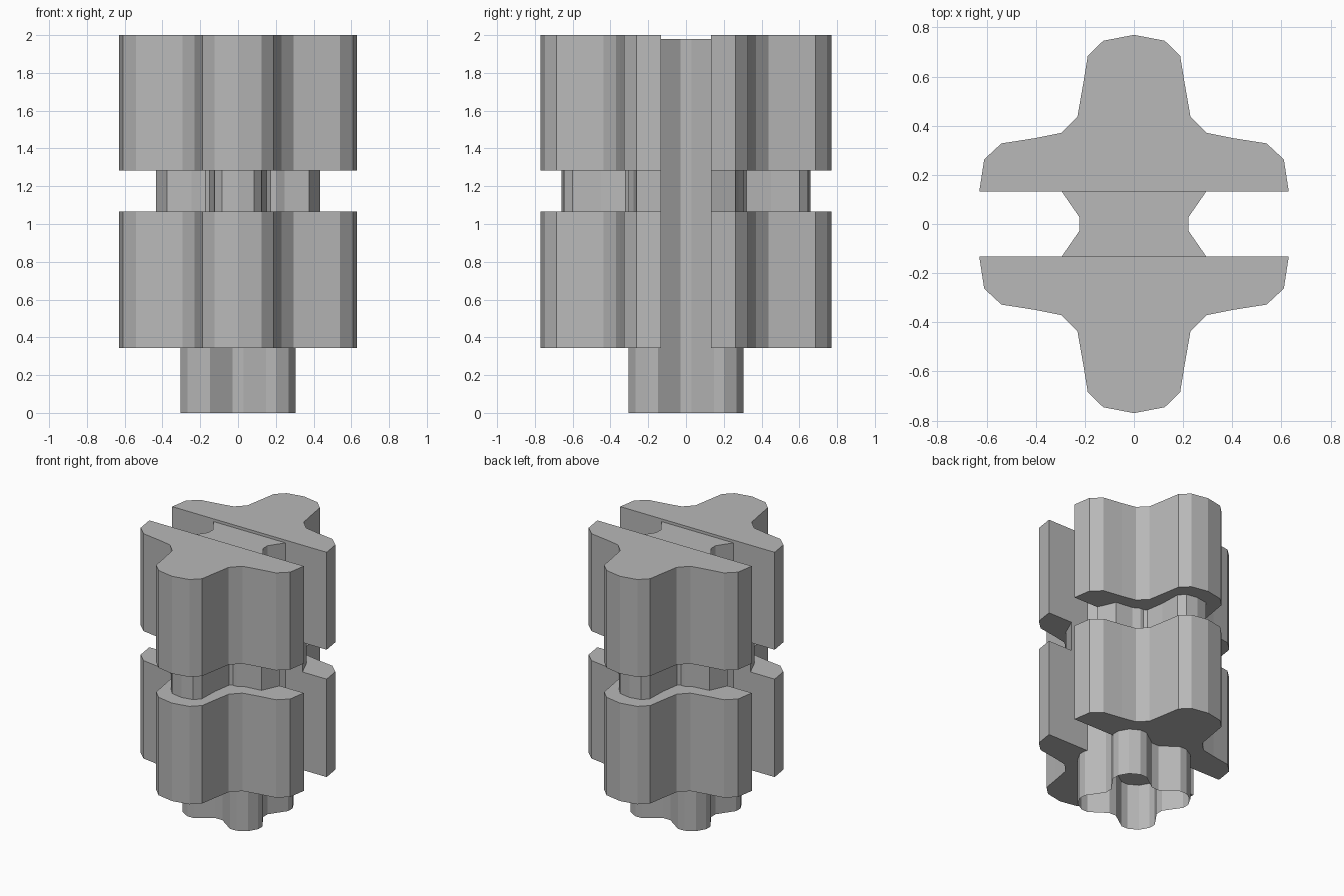
import bpy
import bmesh

if "Cube" in bpy.data.objects:
    bpy.data.objects.remove(bpy.data.objects["Cube"])

# dark grey finish shared by every part
grey = bpy.data.materials.new("dark_grey")
grey.diffuse_color = (0.48, 0.48, 0.48, 1)
grey.use_nodes = True
grey.node_tree.nodes["Principled BSDF"].inputs["Base Color"].default_value = grey.diffuse_color


def extrude_profile(name, points, z0, z1, open_bottom=False):
    """Extrude a closed 2D outline (counter-clockwise) from z0 to z1."""
    bm = bmesh.new()
    low = [bm.verts.new((x, y, z0)) for x, y in points]
    high = [bm.verts.new((x, y, z1)) for x, y in points]
    n = len(points)
    for i in range(n):
        j = (i + 1) % n
        bm.faces.new((low[i], low[j], high[j], high[i]))
    bm.faces.new(high)
    if not open_bottom:
        bm.faces.new(low[::-1])
    mesh = bpy.data.meshes.new(name)
    bm.to_mesh(mesh)
    bm.free()
    mesh.materials.append(grey)
    obj = bpy.data.objects.new(name, mesh)
    bpy.context.collection.objects.link(obj)
    return obj


def half_outline(quarter):
    """Mirror a right-hand quarter outline (ending on x = 0) across x."""
    return quarter + [(-x, y) for x, y in reversed(quarter[:-1])]


# outlines of one half of the wide blocks and of the narrow neck
block = half_outline([(0.63, 0.133), (0.61, 0.263), (0.54, 0.328), (0.40, 0.35),
                      (0.295, 0.371), (0.23, 0.437), (0.205, 0.58),
                      (0.188, 0.685), (0.125, 0.746), (0, 0.77)])
neck = half_outline([(0.433, 0.133), (0.375, 0.262), (0.20, 0.285),
                     (0.15, 0.32), (0.13, 0.45), (0.125, 0.60),
                     (0.085, 0.645), (0, 0.66)])

# front and back halves, separated by the slot
for side, s in (("back", 1), ("front", -1)):
    for part, outline, z0, z1 in (("lower_block", block, 0.343, 1.065),
                                  ("neck", neck, 1.065, 1.282),
                                  ("upper_block", block, 1.282, 2.0)):
        pts = [(s * x, s * y) for x, y in outline]
        extrude_profile(f"{side}_{part}", pts, z0, z1)

# central four-lobed column, open at the bottom
lobe = [(0.222, 0.028), (0.305, 0.148), (0.305, 0.20), (0.267, 0.267),
        (0.20, 0.305), (0.148, 0.305), (0.028, 0.222)]
column = []
for quarter in range(4):
    column += lobe
    lobe = [(-y, x) for x, y in lobe]
extrude_profile("core_column", column, 0.0, 1.98, open_bottom=True)
